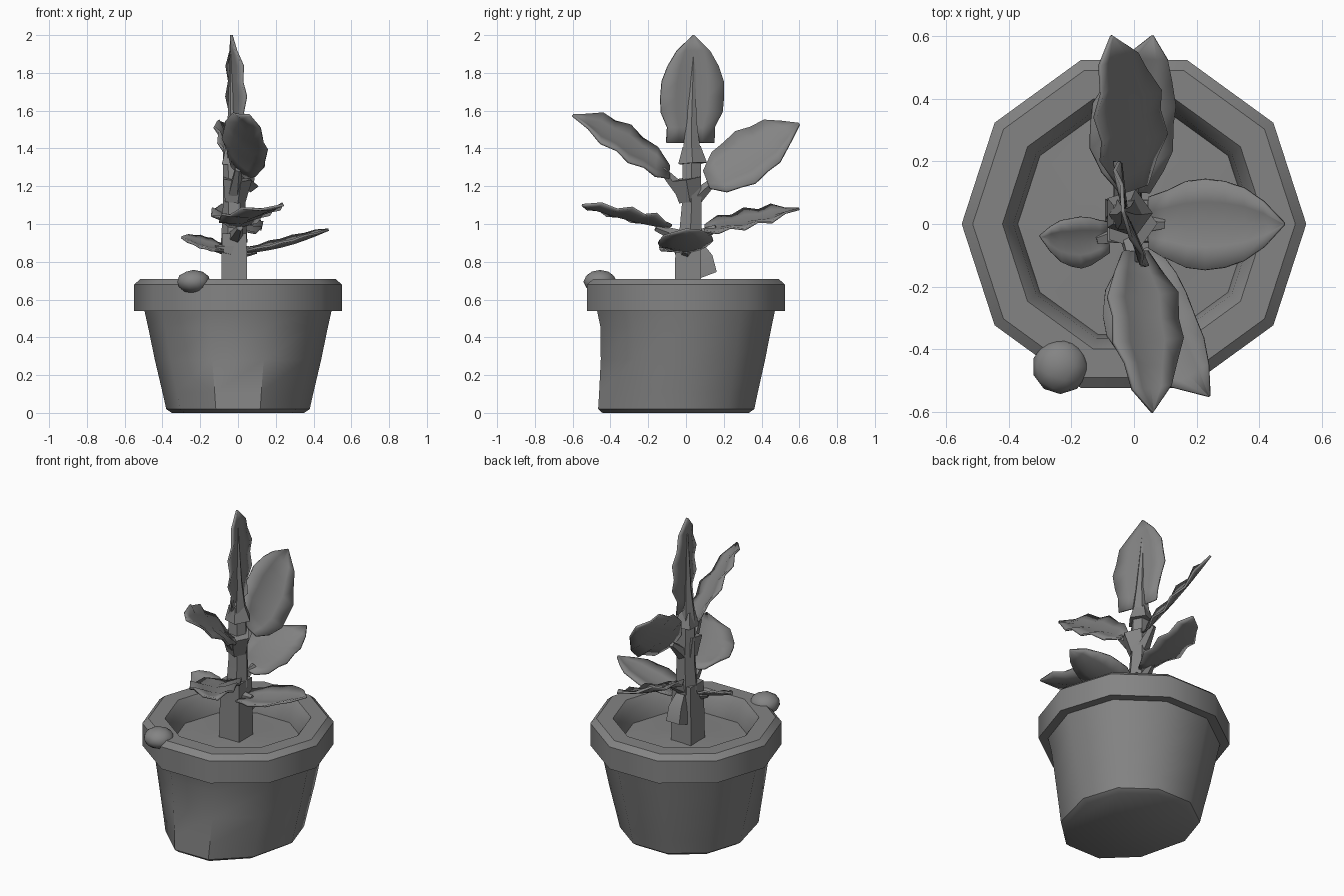
import bpy, bmesh, math
from mathutils import Vector

if "Cube" in bpy.data.objects:
    bpy.data.objects.remove(bpy.data.objects["Cube"])

grey = bpy.data.materials.new("plain grey")
grey.diffuse_color = (0.23, 0.23, 0.23, 1)
grey.use_nodes = True
grey.node_tree.nodes["Principled BSDF"].inputs["Base Color"].default_value = grey.diffuse_color


def finish(name, bm, angle=40):
    bmesh.ops.remove_doubles(bm, verts=bm.verts, dist=0.0005)
    bmesh.ops.recalc_face_normals(bm, faces=bm.faces)
    me = bpy.data.meshes.new(name)
    bm.to_mesh(me)
    bm.free()
    ob = bpy.data.objects.new(name, me)
    bpy.context.collection.objects.link(ob)
    me.materials.append(grey)
    bpy.ops.object.select_all(action='DESELECT')
    ob.select_set(True)
    bpy.context.view_layer.objects.active = ob
    bpy.ops.object.shade_smooth_by_angle(angle=math.radians(angle))
    return ob


def skin(bm, rings, closed=True):
    """Bridge consecutive rows of vertices with quads."""
    rows = [[bm.verts.new(p) for p in r] for r in rings]
    n = len(rows[0])
    for a, b in zip(rows, rows[1:]):
        for i in range(n if closed else n - 1):
            j = (i + 1) % n
            bm.faces.new((a[i], a[j], b[j], b[i]))
    return rows


def lathe(name, profile, sides=10, shape=lambda p: p):
    bm = bmesh.new()
    rings = []
    for r, z in profile:
        rings.append([shape(Vector((r * math.cos(i * math.tau / sides),
                                    r * math.sin(i * math.tau / sides), z)))
                      for i in range(sides)])
    rows = skin(bm, rings)
    bm.faces.new(rows[0])
    bm.faces.new(rows[-1])
    return finish(name, bm)


def tube(name, points, sides=6, turn=0.0):
    """Closed tube through (x, y, z, radius) points."""
    bm = bmesh.new()
    pts = [Vector(p[:3]) for p in points]
    axis = (pts[-1] - pts[0]).normalized()
    ref = Vector((1, 0, 0)) if abs(axis.x) < 0.8 else Vector((0, 1, 0))
    u = (ref - axis * ref.dot(axis)).normalized()
    v = axis.cross(u)
    rings = []
    for c, p in zip(pts, points):
        rings.append([c + p[3] * (u * math.cos(turn + i * math.tau / sides) +
                                  v * math.sin(turn + i * math.tau / sides))
                      for i in range(sides)])
    rows = skin(bm, rings)
    bm.faces.new(rows[0])
    bm.faces.new(rows[-1])
    return finish(name, bm, 35)


WIDTHS = [0.35, 0.75, 0.95, 1.0, 0.95, 0.8, 0.5, 0.02]


def leaf(name, base, tip, half, bend=(0, 0, 0), cup=0.15, ripple=0.008, blunt=0.35):
    """Creased blade from base to tip; half is the vector from midrib to one edge."""
    base, tip, half, bend = map(Vector, (base, tip, half, bend))
    normal = half.cross(tip - base).normalized()
    if normal.z < 0:
        normal = -normal
    rows = []
    last = len(WIDTHS) - 1
    for k, w in enumerate(WIDTHS):
        t = k / last
        w = max(w, blunt) if k < 2 else w
        mid = base.lerp(tip, t) + bend * math.sin(math.pi * t)
        wave = ripple * (-1) ** k if 0 < k < last else 0
        row = []
        for s in (-1, -0.5, 0, 0.5, 1):
            row.append(mid + half * s * w
                       + normal * (abs(s) * w * cup * half.length + s * wave))
        rows.append(row)
    bm = bmesh.new()
    skin(bm, rows, closed=False)
    ob = finish(name, bm, 35)
    thick = ob.modifiers.new("thickness", 'SOLIDIFY')
    thick.thickness = 0.012
    thick.offset = 0
    return ob


# Pot with a thick rim; the foot swells towards the front
def swell(p):
    r = math.hypot(p.x, p.y)
    k = max(0, 1 - p.z / 0.4) * max(0, -p.y / r) if r else 0
    p.y -= 0.115 * k
    return p


lathe("pot", [(0.35, 0.0), (0.38, 0.02), (0.40, 0.11), (0.44, 0.28), (0.475, 0.45),
              (0.495, 0.54), (0.55, 0.54), (0.55, 0.68), (0.515, 0.71),
              (0.42, 0.71), (0.385, 0.66), (0.37, 0.57)], shape=swell)

# Soil, slightly mounded
lathe("soil", [(0.375, 0.55), (0.375, 0.575), (0.2, 0.58), (0.08, 0.59)])

# Lump on the rim
bm = bmesh.new()
bmesh.ops.create_icosphere(bm, subdivisions=2, radius=1)
for v in bm.verts:
    v.co = Vector((-0.235 + 0.09 * v.co.x, -0.455 + 0.088 * v.co.y, 0.695 + 0.062 * v.co.z))
finish("rim_lump", bm)

# Stem
tube("lower_stem", [(-0.02, 0.01, 0.56, 0.1), (-0.02, 0.01, 0.95, 0.092)], 4, math.pi / 4)
tube("upper_stem", [(-0.02, 0.02, 0.9, 0.07), (-0.02, 0.03, 1.1, 0.06),
                    (-0.025, 0.03, 1.38, 0.055), (-0.025, 0.03, 1.55, 0.03),
                    (-0.035, 0.04, 1.9, 0.008)])
tube("stem_sheath", [(-0.02, 0.035, 1.32, 0.08), (-0.025, 0.03, 1.41, 0.05)], 5)
tube("middle_sheath", [(-0.02, 0.02, 1.12, 0.06), (-0.01, 0.0, 1.24, 0.085)], 5)
tube("stem_stub", [(-0.02, 0.12, 0.73, 0.065), (-0.02, 0.1, 0.82, 0.06),
                   (-0.02, 0.06, 0.89, 0.04)], 4, math.pi / 4)

# Leaf stalks: (name, start on the stem, end at the leaf)
for name, a, b in [
        ("upper_front_stalk", (-0.02, 0.01, 1.14), (0.0, -0.13, 1.29)),
        ("upper_back_stalk", (-0.02, 0.04, 1.13), (-0.01, 0.16, 1.24)),
        ("lower_front_stalk", (-0.02, 0.0, 0.92), (0.01, -0.16, 0.98)),
        ("lower_back_stalk", (-0.02, 0.04, 0.92), (0.0, 0.16, 0.98)),
        ("right_stalk", (-0.02, 0.0, 0.85), (0.1, 0.0, 0.86)),
        ("left_stalk", (-0.02, -0.02, 0.86), (-0.12, -0.05, 0.87))]:
    tube(name, [a + (0.045,), b + (0.018,)], 5)

# Leaves
leaf("top_leaf", (-0.02, 0.02, 1.43), (-0.035, 0.04, 2.0), (-0.045, 0.17, 0),
     cup=0.1, blunt=0.75)
leaf("upper_front_leaf", (0.0, -0.09, 1.27), (0.06, -0.6, 1.575), (0.11, 0, -0.09),
     bend=(0, 0, 0.01), ripple=0.012)
leaf("upper_back_leaf", (0.0, 0.11, 1.23), (-0.07, 0.6, 1.53), (0.1, 0.05, -0.13),
     bend=(0, 0, -0.02), ripple=0.012)
leaf("lower_front_leaf", (0.0, -0.1, 0.98), (0.24, -0.55, 1.1), (0.125, 0.07, 0.01),
     bend=(-0.06, 0, -0.01), cup=0.2, ripple=0.012)
leaf("lower_back_leaf", (0.0, 0.1, 0.97), (0.06, 0.6, 1.08), (0.135, 0, -0.045),
     bend=(-0.04, 0, -0.01), ripple=0.012)
leaf("right_leaf", (0.05, 0.0, 0.85), (0.48, 0.0, 0.97), (0, 0.145, 0.01),
     bend=(0, 0, -0.02), cup=0.2, ripple=0.003, blunt=0.6)
leaf("left_leaf", (-0.08, -0.04, 0.865), (-0.3, -0.04, 0.93), (0, 0.08, 0.03),
     bend=(0, -0.015, -0.01), cup=0.2, ripple=0.003, blunt=0.6)
